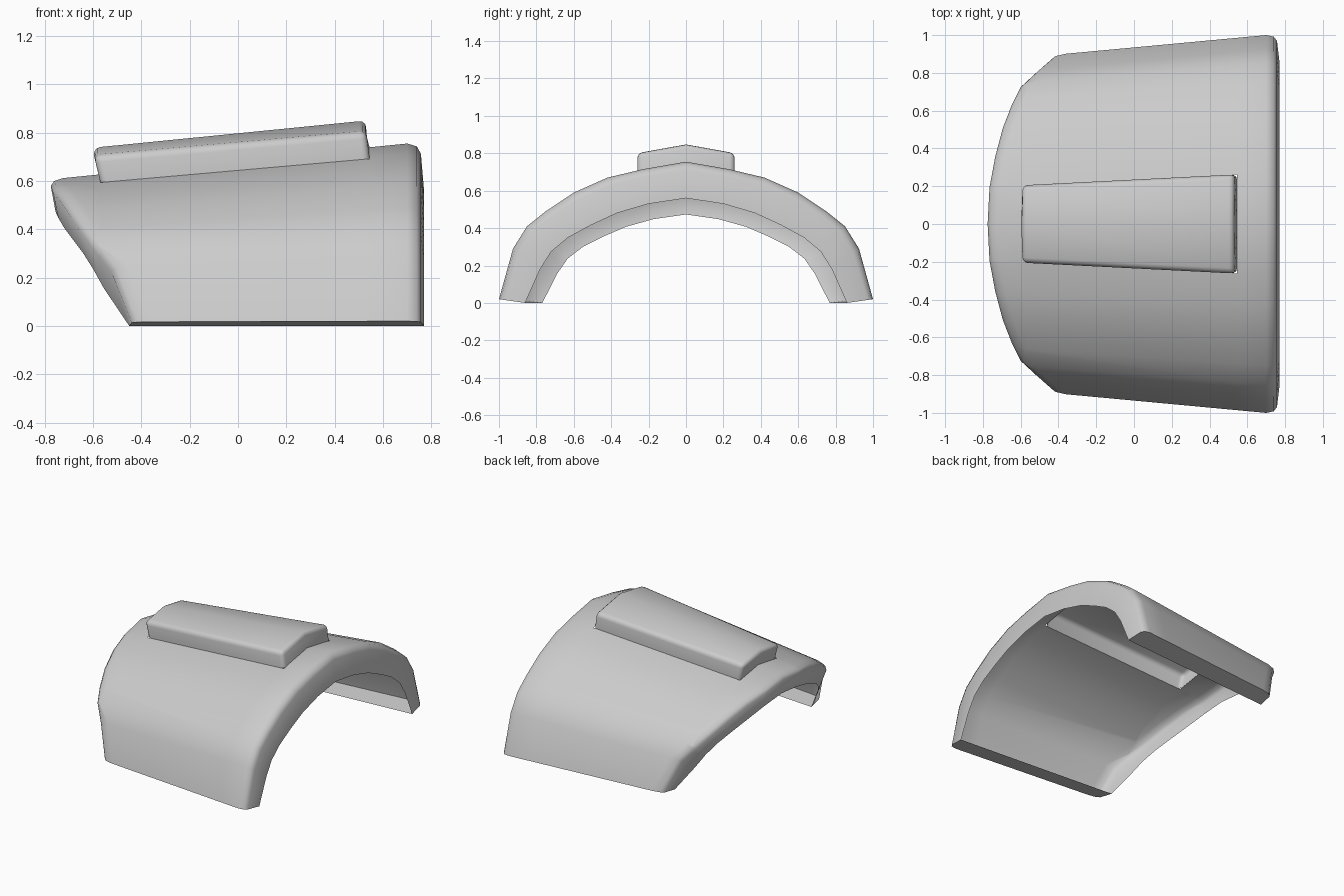
import bpy, bmesh
from mathutils import Vector

if "Cube" in bpy.data.objects:
    bpy.data.objects.remove(bpy.data.objects["Cube"])


def loft(name, loops, skip):
    """Bridge point loops and cap both ends; segments listed in skip stay open."""
    n = len(loops[0])
    verts = [p for lp in loops for p in lp]
    faces = [list(range(n)), list(range(len(verts) - n, len(verts)))]
    for i in range(len(loops) - 1):
        for j in range(n):
            if j not in skip:
                k = (j + 1) % n
                faces.append([i * n + j, i * n + k, (i + 1) * n + k, (i + 1) * n + j])
    mesh = bpy.data.meshes.new(name)
    mesh.from_pydata(verts, [], faces)
    bm = bmesh.new()
    bm.from_mesh(mesh)
    bmesh.ops.recalc_face_normals(bm, faces=bm.faces)
    bm.to_mesh(mesh)
    bm.free()
    ob = bpy.data.objects.new(name, mesh)
    bpy.context.collection.objects.link(ob)
    return ob


def activate(ob):
    bpy.ops.object.select_all(action='DESELECT')
    ob.select_set(True)
    bpy.context.view_layer.objects.active = ob


# Half arch profiles (y, z) at the wide end, and the x of the swept-back narrow end
outer = [(0, .755), (.23, .715), (.42, .67), (.6, .59), (.75, .49), (.85, .41), (.925, .29), (1, .02)]
lip = [(0, .56), (.2, .53), (.37, .48), (.51, .415), (.63, .35), (.72, .275), (.78, .18), (.86, 0)]
left = [-.775, -.765, -.735, -.695, -.645, -.6, -.525, -.44]
left_lip = [-.755, -.744, -.72, -.68, -.64, -.6, -.555, -.45]
# Rounded rim section: (end, x offset from that end, depth from outer skin to lip)
rim = [(0, 0, 1), (0, 0, .2), (0, .015, .06), (0, .05, 0),
       (1, -.07, 0), (1, -.03, .06), (1, -.013, .22), (1, 0, 1)]


def shell_loop(i, side):
    pts = []
    for end, dx, d in rim:
        if end:
            x = .77 + dx
        else:
            x = (left_lip if d == 1 else left)[i] + dx * (1 + .6 * i / 7)
        t = max(.7 - x, 0)
        (yo, zo), (yi, zi) = outer[i], lip[i]
        zo *= 1 - .133 * t
        zi *= 1 - .107 * t
        pts.append((x, side * (1 - .093 * t) * (yo + (yi - yo) * d), zo + (zi - zo) * d))
    return pts


# Hollow arched skin with flanges around its edges, open inside
shell = loft("curved_shell", [shell_loop(i, -1) for i in range(7, 0, -1)]
             + [shell_loop(i, 1) for i in range(8)], [len(rim) - 1])

# Raised hollow panel; each end is (x_low, x_high, half width, z_low, z_high, ridge rise)
ends = [(-.57, -.597, .205, .625, .738, .034), (.545, .53, .262, .737, .85, .047)]
loops = [[(xl, -w, zl - r), (xl, 0, zl), (xl, w, zl - r),
          (xh, w, zh - r), (xh, 0, zh), (xh, -w, zh - r)] for xl, xh, w, zl, zh, r in ends]
panel = loft("top_panel", loops, [0, 1])
m = panel.modifiers.new("round", 'BEVEL')
m.width, m.segments, m.limit_method, m.angle_limit = .028, 3, 'ANGLE', .7
activate(panel)
bpy.ops.object.modifier_apply(modifier=m.name)

# Opening in the skin below the panel
x0, w0, x1, w1 = -.57, .205, .545, .262
slope = (w1 - w0) / (x1 - x0)
bm = bmesh.new()
bm.from_mesh(shell.data)
for co, no in [((x0, 0, 0), (1, 0, 0)), ((x1, 0, 0), (1, 0, 0)),
               ((x0, w0, 0), (-slope, 1, 0)), ((x0, -w0, 0), (slope, 1, 0))]:
    bmesh.ops.bisect_plane(bm, geom=bm.verts[:] + bm.edges[:] + bm.faces[:],
                           plane_co=Vector(co), plane_no=Vector(no).normalized())
hole = []
for f in bm.faces:
    c = f.calc_center_median()
    if x0 < c.x < x1 and abs(c.y) < w0 + slope * (c.x - x0):
        hole.append(f)
bmesh.ops.delete(bm, geom=hole, context='FACES')
bm.to_mesh(shell.data)
bm.free()

for ob in (shell, panel):
    activate(ob)
    bpy.ops.object.shade_smooth_by_angle(angle=1.0)
